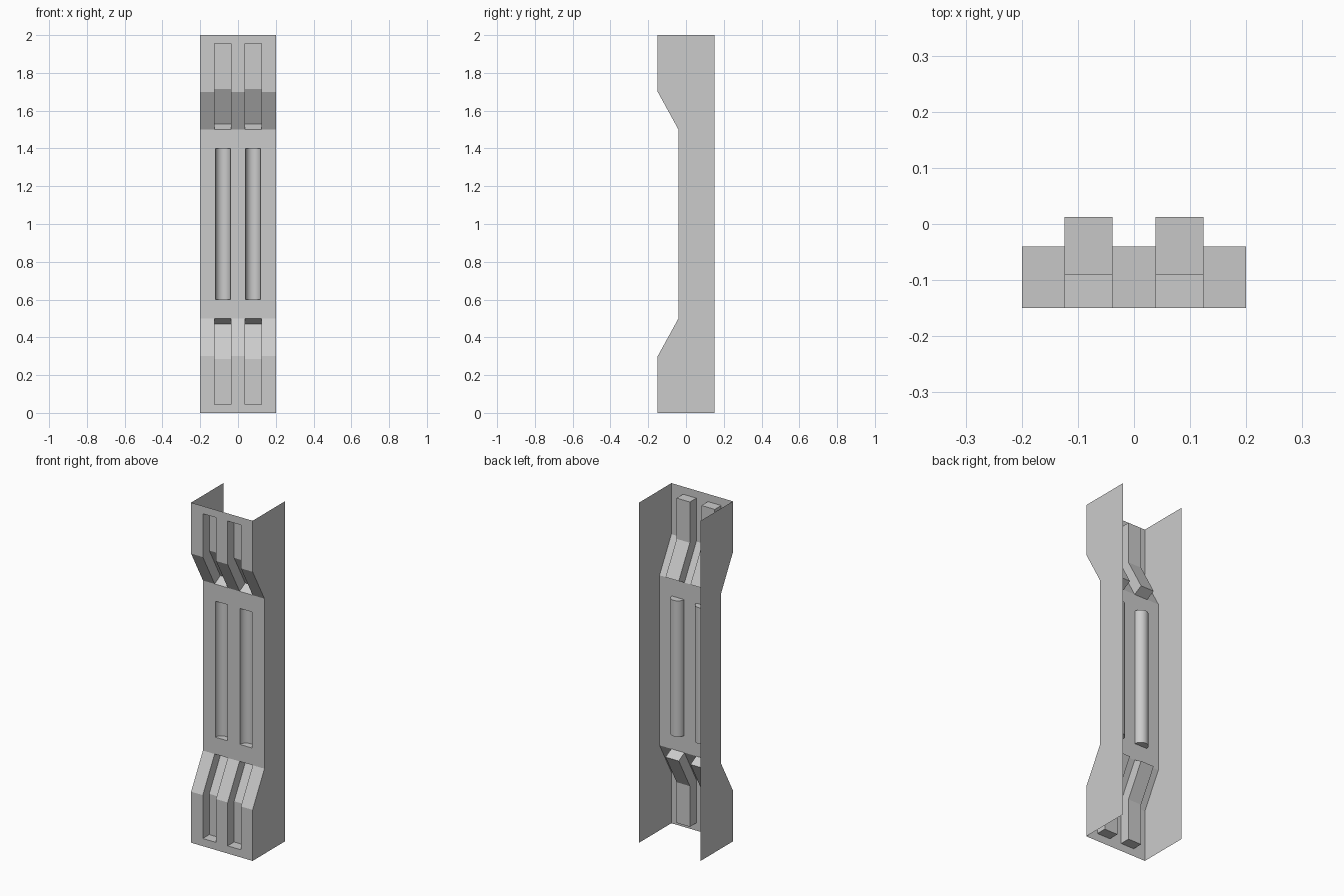
import bpy, bmesh, math

if "Cube" in bpy.data.objects:
    bpy.data.objects.remove(bpy.data.objects["Cube"])

HALF, BACK, FRONT, WAIST = 0.2, 0.15, -0.15, -0.04


def quad(bm, pts):
    bm.faces.new([bm.verts.new(p) for p in pts])


def sweep(bm, profile, x0, x1):
    """Sheet strip following a (y, z) profile between two x positions."""
    for (ya, za), (yb, zb) in zip(profile, profile[1:]):
        quad(bm, [(x0, ya, za), (x1, ya, za), (x1, yb, zb), (x0, yb, zb)])


def finish(bm, name, front_y, smooth=False):
    bmesh.ops.remove_doubles(bm, verts=bm.verts, dist=1e-5)
    bmesh.ops.recalc_face_normals(bm, faces=bm.faces)
    # the frontmost upright face must look towards -y
    bm.normal_update()
    f = next(f for f in bm.faces
             if all(abs(v.co.y - front_y) < 1e-4 for v in f.verts))
    if f.normal.y > 0:
        bmesh.ops.reverse_faces(bm, faces=bm.faces)
    me = bpy.data.meshes.new(name)
    bm.to_mesh(me)
    bm.free()
    ob = bpy.data.objects.new(name, me)
    bpy.context.collection.objects.link(ob)
    if smooth:
        bpy.context.view_layer.objects.active = ob
        ob.select_set(True)
        bpy.ops.object.shade_smooth_by_angle(angle=math.radians(30))
        ob.select_set(False)
    return ob


def sides(bm, outline):
    for x in (-HALF, HALF):
        quad(bm, [(x, y, z) for y, z in outline])


def end_section(name, flip):
    """Flared end channel with two square bent grooves."""
    m = (lambda p: [(y, 2 - z) for y, z in p]) if flip else (lambda p: p)
    bm = bmesh.new()
    d, top, bend, low = 0.06, 1.955, 1.7, 1.5
    ang = math.atan2(WAIST - FRONT, bend - low)
    outer = [(FRONT, top), (FRONT, bend), (WAIST, low)]
    inner = [(FRONT + d, top), (FRONT + d, bend + d * math.tan(ang / 2)),
             (WAIST + d * math.cos(ang), low + d * math.sin(ang))]
    a, b = 0.038, 0.124
    # flat strips between grooves
    for x0, x1 in ((-HALF, -b), (-a, a), (b, HALF)):
        sweep(bm, m([(FRONT, 2)] + outer), x0, x1)
    # grooves: back, end caps and walls
    for x0, x1 in ((-b, -a), (a, b)):
        sweep(bm, m([(FRONT, 2), outer[0]] + inner + [outer[2]]), x0, x1)
        for x in (x0, x1):
            for i in (0, 1):
                quad(bm, [(x, y, z) for y, z in
                          m([outer[i], outer[i + 1], inner[i + 1], inner[i]])])
    sides(bm, m([(FRONT, 2), outer[0], outer[1], outer[2], (BACK, low), (BACK, 2)]))
    finish(bm, name, FRONT)


def middle_section():
    """Straight channel with two half-round grooves."""
    bm = bmesh.new()
    zs, a, b, n = (1.5, 1.4, 0.6, 0.5), 0.04, 0.12, 16
    for x0, x1 in ((-HALF, -b), (-a, a), (b, HALF)):
        sweep(bm, [(WAIST, z) for z in zs], x0, x1)
    for x0, x1 in ((-b, -a), (a, b)):
        sweep(bm, [(WAIST, zs[0]), (WAIST, zs[1])], x0, x1)
        sweep(bm, [(WAIST, zs[2]), (WAIST, zs[3])], x0, x1)
        c, r = (x0 + x1) / 2, (x1 - x0) / 2
        arc = [(c - r * math.cos(math.pi * i / n),
                WAIST + r * math.sin(math.pi * i / n)) for i in range(n + 1)]
        for (xa, ya), (xb, yb) in zip(arc, arc[1:]):
            quad(bm, [(xa, ya, zs[1]), (xb, yb, zs[1]),
                      (xb, yb, zs[2]), (xa, ya, zs[2])])
        for z in zs[1:3]:
            quad(bm, [(x, y, z) for x, y in arc])
    sides(bm, [(WAIST, z) for z in zs] + [(BACK, zs[3]), (BACK, zs[0])])
    finish(bm, "middle_channel", WAIST, smooth=True)


end_section("upper_channel", False)
middle_section()
end_section("lower_channel", True)
